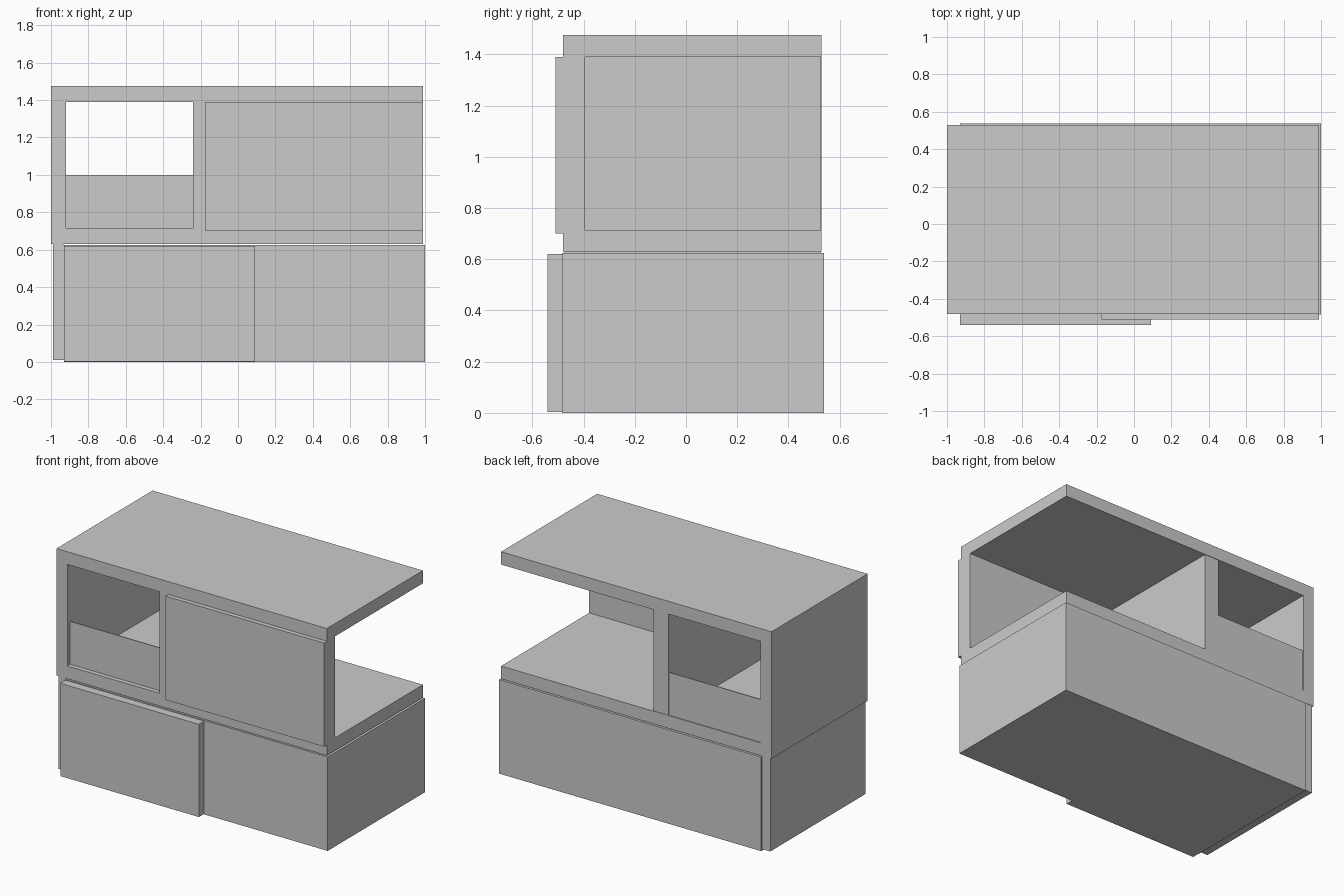
import bpy
import bmesh

if "Cube" in bpy.data.objects:
    bpy.data.objects.remove(bpy.data.objects["Cube"])


def box(name, x, y, z):
    """Axis-aligned box from (min, max) ranges."""
    bm = bmesh.new()
    bmesh.ops.create_cube(bm, size=1)
    for v in bm.verts:
        v.co = [r[0] if c < 0 else r[1] for c, r in zip(v.co, (x, y, z))]
    mesh = bpy.data.meshes.new(name)
    bm.to_mesh(mesh)
    bm.free()
    obj = bpy.data.objects.new(name, mesh)
    bpy.context.collection.objects.link(obj)
    return obj


DEPTH = (-0.48, 0.53)      # upper storey front to back
OPEN_Z = (0.715, 1.39)     # clear height of upper storey

# Ground storey: main block, recessed end strip, projecting front block
box("lower_block", (-0.93, 1.0), (-0.485, 0.538), (0, 0.625))
box("lower_end_strip", (-0.99, -0.93), (-0.475, 0.528), (0.01, 0.63))
box("lower_front_block", (-0.93, 0.09), (-0.54, -0.485), (0.003, 0.62))

# Upper storey: slabs, end wall and divider
box("floor_slab", (-1.0, 0.99), DEPTH, (0.63, OPEN_Z[0]))
box("roof_slab", (-1.0, 0.99), DEPTH, (OPEN_Z[1], 1.475))
box("left_wall", (-1.0, -0.92), DEPTH, OPEN_Z)
box("divider_wall", (-0.24, -0.13), (-0.48, 0.527), OPEN_Z)

# Front wall with its slightly larger projecting face
box("front_wall", (-0.13, 0.99), (-0.48, -0.395), OPEN_Z)
box("front_cladding", (-0.175, 0.99), (-0.51, -0.48), (0.70, 1.39))

# Thin parapets at both ends of the left through-opening
for side, y in (("front", (-0.45, -0.444)), ("back", (0.518, 0.524))):
    box(side + "_parapet", (-0.92, -0.24), y, (0.715, 1.0))
